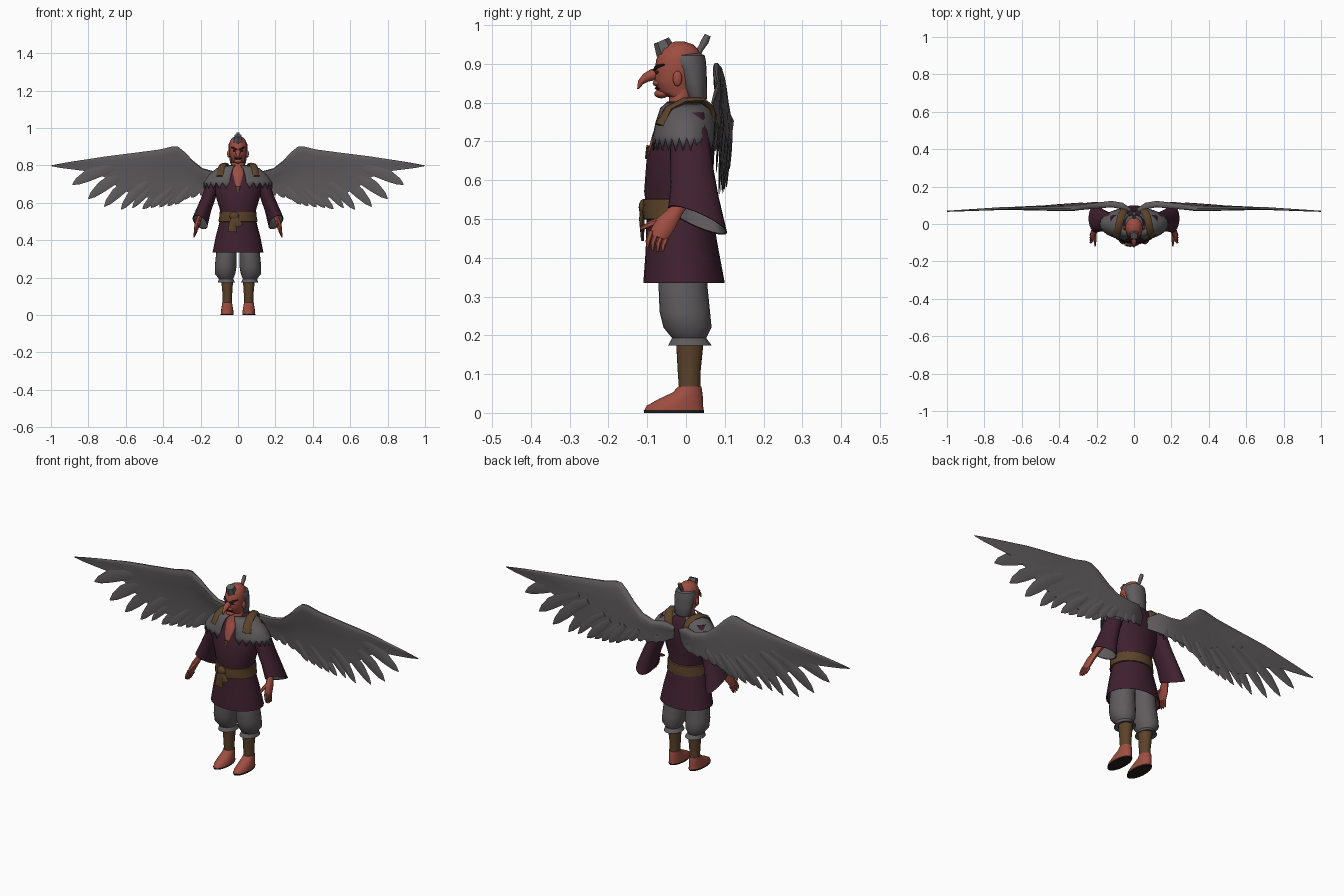
import bpy, bmesh, math
from mathutils import Vector, Matrix

cube = bpy.data.objects.get("Cube")
if cube:
    bpy.data.objects.remove(cube, do_unlink=True)


def make_material(name, color):
    material = bpy.data.materials.new(name)
    material.use_nodes = True
    material.diffuse_color = (*color, 1)
    material.node_tree.nodes["Principled BSDF"].inputs["Base Color"].default_value = (*color, 1)
    return material


GREY = make_material("feather grey", (.115, .105, .11))
RED = make_material("red skin", (.34, .075, .052))
PLUM = make_material("plum cloth", (.05, .015, .028))
BROWN = make_material("brown leather", (.105, .055, .023))
DARK = make_material("dark brown", (.022, .013, .011))


def finish(bm, name, *materials, side=1, angle=.8):
    """Turn a bmesh into a named object, flipped to the chosen side."""
    for v in bm.verts:
        v.co.x *= side
    bmesh.ops.recalc_face_normals(bm, faces=bm.faces)
    mesh = bpy.data.meshes.new(name)
    bm.to_mesh(mesh)
    bm.free()
    for material in materials:
        mesh.materials.append(material)
    mesh.shade_smooth()
    mesh.set_sharp_from_angle(angle=angle)
    obj = bpy.data.objects.new(name, mesh)
    bpy.context.scene.collection.objects.link(obj)
    return obj


def skin_rings(bm, rings, bands=None, cap=True):
    """Bridge rings of points; bands gives a material index per strip."""
    loops = [[bm.verts.new(p) for p in ring] for ring in rings]
    n = len(loops[0])
    for i, (a, b) in enumerate(zip(loops, loops[1:])):
        for j in range(n):
            k = (j + 1) % n
            face = bm.faces.new((a[j], a[k], b[k], b[j]))
            face.material_index = bands[i] if bands else 0
    if cap:
        bm.faces.new(loops[0])
        bm.faces.new(loops[-1]).material_index = bands[-1] if bands else 0


def oval(x, y, z, rx, ry, slope_x=0, slope_y=0, n=24):
    ring = []
    for i in range(n):
        a = math.tau * i / n
        dx, dy = rx * math.cos(a), ry * math.sin(a)
        ring.append((x + dx, y + dy, z + slope_x * dx + slope_y * dy))
    return ring


def loft(name, ovals, *materials, bands=None, side=1):
    bm = bmesh.new()
    skin_rings(bm, [oval(*o) for o in ovals], bands)
    return finish(bm, name, *materials, side=side)


def sweep(bm, path, widths, heights, up, n=8):
    """Sweep an oval along a path; up sets the thin direction."""
    points = [Vector(p) for p in path]
    rings = []
    for i, p in enumerate(points):
        tangent = (points[min(i + 1, len(points) - 1)] - points[max(i - 1, 0)]).normalized()
        across = tangent.cross(Vector(up)).normalized()
        thin = across.cross(tangent)
        angles = [math.tau * j / n for j in range(n)]
        rings.append([p + across * widths[i] * math.cos(a) + thin * heights[i] * math.sin(a)
                      for a in angles])
    skin_rings(bm, rings)


def tube(name, path, widths, heights, up, material, side=1):
    bm = bmesh.new()
    sweep(bm, path, widths, heights, up)
    return finish(bm, name, material, side=side)


def ball(name, center, radii, material, side=1):
    bm = bmesh.new()
    bmesh.ops.create_uvsphere(bm, u_segments=16, v_segments=10, radius=1,
                              matrix=Matrix.Translation(center) @ Matrix.Diagonal((*radii, 1)))
    return finish(bm, name, material, side=side)


def interpolate(table, x):
    for (x0, y0), (x1, y1) in zip(table, table[1:]):
        if x <= x1:
            return y0 + (y1 - y0) * (x - x0) / (x1 - x0)
    return table[-1][1]


# Robe, belt and sash knot
loft("robe", [(0, -.005, .4, .115, .085), (0, -.005, .337, .132, .1), (0, -.005, .335, .136, .105),
              (0, -.01, .42, .119, .094), (0, -.016, .5, .098, .086), (0, -.018, .53, .09, .084),
              (0, -.02, .57, .099, .088), (0, -.015, .65, .123, .087), (0, -.003, .72, .13, .079),
              (0, .007, .77, .108, .062), (0, .01, .8, .05, .043)], PLUM)
loft("belt", [(0, -.017, .497, .095, .082), (0, -.017, .5, .105, .092), (0, -.018, .525, .1, .094),
              (0, -.018, .55, .1, .092), (0, -.018, .555, .09, .08)], BROWN)
ball("belt_knot", (-.02, -.108, .53), (.026, .014, .022), BROWN)
for name, x, low in (("long_sash_end", -.032, .445), ("short_sash_end", .004, .475)):
    tube(name, [(-.02, -.112, .53), ((x - .02) / 2, -.114, .5), (x, -.112, low)],
         [.012, .02, .024], [.006, .007, .004], (0, 1, 0), BROWN)

# Bare chest, neck and trim at the neckline
loft("chest_and_neck", [(0, -.09, .66, .004, .012), (0, -.066, .72, .028, .02),
                        (0, -.044, .76, .037, .023), (0, -.012, .8, .037, .032),
                        (0, -.012, .84, .033, .032)], RED)
tube("neckline_point", [(0, -.098, .69), (0, -.103, .655)], [.014, .003], [.004, .003],
     (0, 1, 0), BROWN)

# Head
loft("head", [(0, -.012, .815, .033, .036), (0, -.028, .83, .036, .046),
              (0, -.024, .858, .044, .057), (0, -.02, .885, .047, .06), (0, -.018, .91, .047, .059),
              (0, -.017, .935, .041, .05), (0, -.016, .95, .027, .034), (0, -.016, .957, .01, .013)], RED)
ball("chin", (0, -.063, .823), (.022, .019, .012), RED)
ball("upper_lip", (0, -.072, .85), (.022, .014, .009), RED)
ball("mouth", (0, -.068, .837), (.02, .013, .005), DARK)
tube("nose", [(0, -.065, .88), (0, -.085, .872), (0, -.104, .864), (0, -.117, .852), (0, -.124, .835)],
     [.01, .015, .012, .008, .002], [.009, .015, .012, .008, .002], (1, 0, 0), RED)
loft("hair", [(0, .03, .785, .022, .014), (0, .029, .81, .041, .025), (0, .02, .85, .048, .034),
              (0, .012, .885, .051, .041), (0, .003, .908, .052, .048),
              (0, .004, .922, .047, .044), (0, .004, .928, .03, .03)], GREY)
tube("topknot", [(0, .025, .918), (0, .038, .94), (0, .049, .958), (0, .056, .974)],
     [.01, .008, .01, .008], [.01, .008, .01, .008], (1, 0, 0), GREY)

# Small six-sided cap
bm = bmesh.new()
bmesh.ops.create_cone(bm, cap_ends=True, segments=6, radius1=.027, radius2=.021, depth=.034,
                      matrix=Matrix.Translation((0, -.057, .944)) @ Matrix.Rotation(.4, 4, "X"))
finish(bm, "small_cap", GREY, angle=.4)

# Wing outline: distance out, top height, bottom height
WING = [(.015, .745, .69), (.06, .773, .67), (.12, .767, .66), (.19, .785, .655), (.24, .825, .65),
        (.285, .872, .638), (.32, .9, .63), (.35, .902, .62), (.42, .885, .618), (.55, .868, .64),
        (.63, .858, .675), (.71, .848, .735), (.78, .837, .766), (.88, .822, .778),
        (.95, .81, .787), (1, .8, .797)]
WING_DEPTH = [(0, .055), (.06, .1), (.12, .115), (.3, .108), (.5, .093), (1, .068)]
SECTION = [(0, .3), (.04, .8), (.13, 1), (.35, .6), (.7, .3), (1, .12)]
# Feather tips, from the outermost inwards
FEATHERS = [(.885, .698, .031), (.8, .622, .03), (.715, .58, .028), (.625, .564, .026),
            (.565, .572, .021), (.51, .567, .022), (.465, .574, .02), (.42, .577, .02),
            (.375, .583, .02), (.335, .592, .02), (.295, .617, .019), (.25, .63, .019),
            (.2, .64, .018), (.15, .648, .018), (.1, .655, .017)]


def build_wing(name, side):
    bm = bmesh.new()
    rings = []
    for x, top, bottom in WING:
        thick = .016 * (1 - x) + .003
        arch = .028 * max(0, 1 - abs(x - .33) / .35)
        front, back = [], []
        for t, share in SECTION:
            y = interpolate(WING_DEPTH, x) - arch * (1 - t) ** 2
            z = top + (bottom - top) * t
            front.append((x, y - thick * share, z))
            back.append((x, y + thick * share, z))
        rings.append(front + back[::-1])
    skin_rings(bm, rings)
    for i, (x, z, width) in enumerate(FEATHERS):
        root = (x * .66 + .03, .8 - .1 * min(1, i / 5))
        path = []
        for t in (0, .35, .7, .9, 1):
            px = root[0] + (x - root[0]) * t
            pz = root[1] + (z - root[1]) * t + .02 * math.sin(math.pi * t) * (i < 5)
            path.append((px, interpolate(WING_DEPTH, px) + .002 * (i % 3 - 1), pz))
        sweep(bm, path, [width * k for k in (.6, 1, 1, .6, .08)],
              [.004, .004, .003, .002, .001], (0, 1, 0), 6)
    finish(bm, name, GREY, side=side)


def build_mantle(name, side):
    """Feathered shoulder cape with a zigzag edge."""
    bm = bmesh.new()
    steps = 22
    rows = []
    for row, (rx, ry, z) in enumerate([(.06, .05, .803), (.115, .069, .785), (.155, .081, .75),
                                       (.18, .088, .715), (.184, .09, .7)]):
        line = []
        for i in range(steps + 1):
            a = math.radians(-76 + 142 * i / steps)
            drop = (.024 if i % 2 else -.01) if row == 4 else 0
            line.append(bm.verts.new((rx * math.cos(a), ry * math.sin(a), z - drop)))
        rows.append(line)
    for a, b in zip(rows, rows[1:]):
        for i in range(steps):
            bm.faces.new((a[i], a[i + 1], b[i + 1], b[i]))
    shell = finish(bm, name, GREY, side=side)
    shell.modifiers.new("thickness", "SOLIDIFY").thickness = .005


def build_hand(name, side):
    bm = bmesh.new()
    sweep(bm, [(.19, .0, .56), (.205, -.025, .522), (.217, -.05, .49), (.224, -.068, .462), (.226, -.072, .452)],
          [.02, .018, .026, .026, .02], [.018, .014, .014, .012, .009], (1, 0, .3))
    for i in range(4):
        y = -.09 + .013 * i
        drop = .005 * (1.5 - abs(i - 1.5))
        sweep(bm, [(.223, y, .468 - .006 * i), (.231, y - .008, .442 - .004 * i),
                   (.235, y - .009, .426 - .003 * i - drop)],
              [.0075, .0065, .003], [.0075, .0065, .003], (1, 0, 0), 6)
    sweep(bm, [(.21, -.055, .498), (.208, -.088, .488), (.208, -.118, .474)],
          [.01, .009, .004], [.01, .008, .004], (1, 0, 0), 6)
    finish(bm, name, RED, side=side)


# Paired parts
for label, s in (("left", 1), ("right", -1)):
    build_wing(label + "_wing", s)
    build_mantle(label + "_shoulder_feathers", s)
    build_hand(label + "_hand", s)
    tube(label + "_shoulder_strap",
         [(.098, -.068, .742), (.09, -.045, .785), (.08, -.005, .805), (.07, .04, .807), (.055, .068, .785),
          (.045, .077, .74)], [.02] * 6, [.008] * 6, (0, .2, 1), BROWN, s)
    # Wide sleeve with a grey lining
    loft(label + "_sleeve", [(.095, .005, .775, .03, .042), (.125, .008, .72, .042, .05),
                             (.153, .014, .64, .038, .055), (.18, .022, .57, .037, .062, .3, -.2),
                             (.203, .03, .497, .04, .076, .5, -.42), (.202, .03, .498, .036, .071, .5, -.42),
                             (.18, .022, .565, .032, .057, .3, -.2)],
         PLUM, GREY, bands=[0, 0, 0, 0, 0, 1], side=s)
    # Baggy trousers gathered into a frill
    loft(label + "_trouser_leg", [(.056, -.005, .42, .05, .06), (.062, -.008, .33, .055, .063),
                                  (.066, -.003, .26, .058, .065), (.069, .004, .22, .054, .062),
                                  (.064, .008, .193, .038, .044), (.062, .01, .174, .046, .056),
                                  (.06, .01, .18, .03, .036)], GREY, side=s)
    loft(label + "_gaiter", [(.058, .01, .05, .024, .027), (.057, .008, .1, .025, .029),
                             (.058, .01, .19, .032, .036)], BROWN, side=s)
    # Foot on a thin sole
    loft(label + "_sole", [(.058, -.031, 0, .034, .077), (.058, -.031, .007, .035, .078)], DARK, side=s)
    loft(label + "_foot", [(.058, -.031, .006, .034, .077), (.058, -.029, .018, .034, .073),
                           (.058, -.013, .036, .031, .057), (.058, .004, .053, .028, .038),
                           (.058, .01, .068, .026, .03)], RED, side=s)
    # Face details
    ball(label + "_ear", (.05, -.022, .862), (.008, .012, .02), RED, s)
    ball(label + "_eye", (.02, -.075, .878), (.008, .005, .004), DARK, s)
    tube(label + "_brow", [(.008, -.081, .884), (.024, -.075, .893), (.04, -.056, .898)],
         [.005, .006, .002], [.004, .005, .002], (0, 0, 1), DARK, s)
